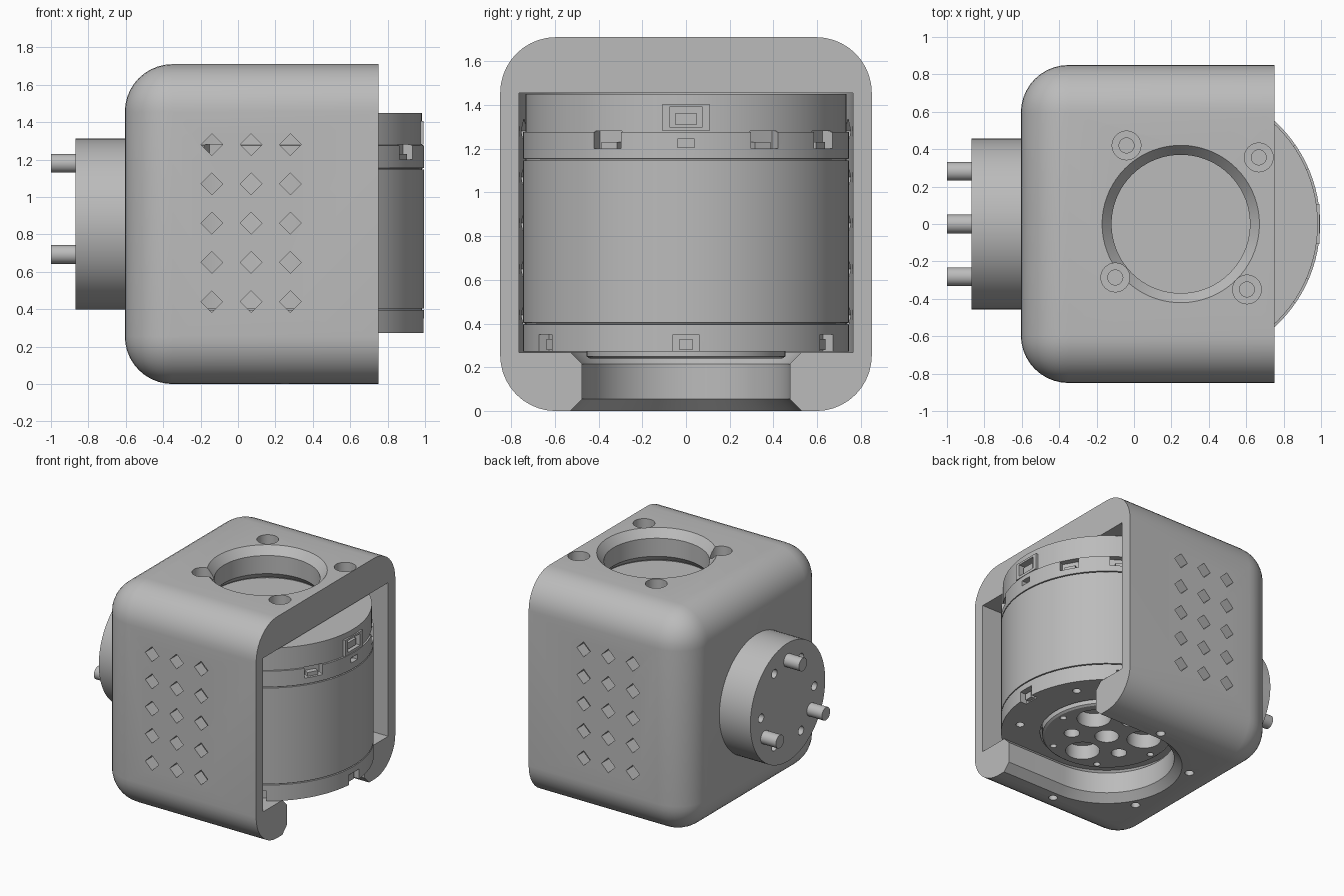
import bpy, bmesh
from math import sin, cos, pi, radians
from mathutils import Matrix, Vector

if "Cube" in bpy.data.objects:
    bpy.data.objects.remove(bpy.data.objects["Cube"])

grey = bpy.data.materials.new("light_grey")
grey.use_nodes = True
colour = (0.5, 0.5, 0.5, 1)
grey.diffuse_color = colour
grey.node_tree.nodes["Principled BSDF"].inputs["Base Color"].default_value = colour

CX = 0.25      # motor axis
MID = 0.855    # height of the output axis


def finish(name, bm):
    bmesh.ops.recalc_face_normals(bm, faces=bm.faces)
    mesh = bpy.data.meshes.new(name)
    bm.to_mesh(mesh)
    bm.free()
    mesh.materials.append(grey)
    ob = bpy.data.objects.new(name, mesh)
    bpy.context.collection.objects.link(ob)
    return ob


def loft(name, rings, matrix=Matrix()):
    """Skin closed outlines of equal length and cap both ends."""
    bm = bmesh.new()
    loops = [[bm.verts.new(matrix @ Vector(p)) for p in ring] for ring in rings]
    for a, b in zip(loops, loops[1:]):
        for i in range(len(a)):
            j = (i + 1) % len(a)
            bm.faces.new((a[i], a[j], b[j], b[i]))
    bm.faces.new(loops[0])
    bm.faces.new(loops[-1])
    return finish(name, bm)


def circle(r, z, n=72):
    return [(r * cos(2 * pi * i / n), r * sin(2 * pi * i / n), z) for i in range(n)]


def turned(name, profile, x=CX, y=0, n=72):
    return loft(name, [circle(r, z, n) for r, z in profile], Matrix.Translation((x, y, 0)))


def slot(profile, n=36):
    """Round-ended slot that runs out through the open side."""
    rings = []
    for r, z in profile:
        arc = [(CX + r * cos(pi / 2 + pi * i / n), r * sin(pi / 2 + pi * i / n), z) for i in range(n + 1)]
        rings.append([(1.2, r, z)] + arc + [(1.2, -r, z)])
    return loft("cutter", rings)


def box(name, centre, size, angle=0):
    bm = bmesh.new()
    bmesh.ops.create_cube(bm, size=1)
    m = (Matrix.Translation((CX, 0, 0)) @ Matrix.Rotation(radians(angle), 4, 'Z')
         @ Matrix.Translation(centre) @ Matrix.Diagonal((*size, 1)))
    bm.transform(m)
    return finish(name, bm)


def activate(ob):
    bpy.ops.object.select_all(action='DESELECT')
    ob.select_set(True)
    bpy.context.view_layer.objects.active = ob


def cut(ob, cutters):
    activate(ob)
    for c in cutters:
        mod = ob.modifiers.new("cut", 'BOOLEAN')
        mod.operation, mod.solver, mod.object = 'DIFFERENCE', 'EXACT', c
        bpy.ops.object.modifier_apply(modifier=mod.name)
        bpy.data.objects.remove(c)


def smooth(ob):
    activate(ob)
    bpy.ops.object.shade_smooth_by_angle(angle=radians(28))


def polar(r, deg):
    return CX + r * cos(radians(deg)), r * sin(radians(deg))


# Housing: block rounded everywhere but on its open side
bm = bmesh.new()
bmesh.ops.create_cube(bm, size=1)
bm.transform(Matrix.Translation((0.0725, 0, MID)) @ Matrix.Diagonal((1.355, 1.7, 1.71, 1)))
edges = [e for e in bm.edges if min(v.co.x for v in e.verts) < 0]
bmesh.ops.bevel(bm, geom=edges, offset=0.255, segments=10, profile=0.5, affect='EDGES')
housing = finish("housing", bm)

# Motor bay, floor slot and chamfered roof opening
cutters = [
    slot([(0.763, 0.268), (0.763, 1.455)]),
    slot([(0.535, -0.005), (0.475, 0.055), (0.475, 0.215), (0.53, 0.27), (0.53, 0.35)]),
    turned("cutter", [(0.42, 1.4), (0.42, 1.46), (0.37, 1.51), (0.37, 1.65), (0.425, 1.715)]),
]
# Counterbored screw holes in the roof
for x, y in [(-0.04, 0.42), (0.667, 0.356), (-0.10, -0.286), (0.604, -0.35)]:
    cutters.append(turned("cutter", [(0.04, 1.4), (0.04, 1.6), (0.077, 1.601), (0.077, 1.8)], x, y, 32))
# Small screw holes in the floor
for a in (90, 150, 210, 270):
    cutters.append(turned("cutter", [(0.032, -0.1), (0.032, 0.16)], *polar(0.59, a), 24))
# Diamond vents through both side walls
for col in range(3):
    for row in range(5):
        m = Matrix.Translation((-0.14 + 0.21 * col, 0, 0.44 + 0.21 * row)) @ Matrix.Rotation(pi / 2, 4, 'X')
        cutters.append(loft("cutter", [circle(0.058, -1, 4), circle(0.058, 1, 4)], m))
cut(housing, cutters)
smooth(housing)

# Output flange with pins and bolt holes on the closed side
side = Matrix.Translation((0, 0, MID)) @ Matrix.Rotation(-pi / 2, 4, 'Y')
flange = loft("flange", [circle(0.457, 0.59), circle(0.457, 0.87)], side)
cut(flange, [loft("cutter", [circle(0.033, 0.72, 24), circle(0.033, 0.9, 24)],
                  side @ Matrix.Translation((0.325 * cos(a), 0.325 * sin(a), 0)))
             for a in [radians(30 + 60 * k) for k in range(6)]])
smooth(flange)
for k in range(3):
    a = 2 * pi * k / 3
    smooth(loft("flange_pin_%d" % (k + 1), [circle(0.05, 0.86, 32), circle(0.05, 1.0, 32)],
                side @ Matrix.Translation((0.325 * cos(a), 0.325 * sin(a), 0))))

# Motor body with seam grooves
profile = [(0.745, 0.272)]
for z, above in [(0.40, 0.745), (1.15, 0.745), (1.28, 0.733)]:
    profile += [(0.745, z - 0.004), (0.733, z - 0.003), (0.733, z + 0.003), (above, z + 0.004)]
profile += [(0.733, 1.449)]
motor = turned("motor_body", profile, n=96)
cutters = [box("cutter", (0.73, 0, 1.24), (0.09, w, 0.08), a)
           for a, w in [(-29, 0.14), (29, 0.14), (58, 0.16), (120, 0.14), (180, 0.14), (240, 0.14)]]
cutters += [box("cutter", (0.73, 0, 0.31), (0.08, 0.12, 0.08), 60 * k) for k in range(6)]
cutters += [box("cutter", (0.72, 0, 1.345), (0.12, 0.15, 0.09)),
            box("cutter", (0.73, 0, 1.225), (0.06, 0.08, 0.04))]
cutters += [turned("cutter", [(0.03, 0.2), (0.03, 0.34)], *polar(0.62, 30 + 60 * k), 20) for k in range(6)]
cutters.append(turned("cutter", [(0.47, 0.2), (0.47, 0.36)]))
cut(motor, cutters)
smooth(motor)

# Connector frame, plug and small tabs in the motor notches
frame = box("connector_frame", (0.705, 0, 1.343), (0.075, 0.215, 0.125))
cut(frame, [box("cutter", (0.72, 0, 1.345), (0.15, 0.15, 0.09))])
box("connector_plug", (0.7, 0, 1.335), (0.05, 0.1, 0.05))
for a in (-29, 29, 58):
    box("notch_tab", (0.7, 0, 1.215), (0.05, 0.08, 0.03), a)
for a in (-60, 0, 60):
    box("foot_tab", (0.7, 0, 0.305), (0.04, 0.06, 0.05), a)

# Output disc under the motor with its hole pattern
disc = turned("output_disc", [(0.44, 0.24), (0.455, 0.25), (0.455, 0.37)])
holes = [turned("cutter", [(0.085, 0.2), (0.085, 0.34)], n=32)]
for k in range(3):
    holes.append(turned("cutter", [(0.12, 0.2), (0.12, 0.35)], *polar(0.265, 30 + 120 * k), 32))
    holes.append(turned("cutter", [(0.055, 0.2), (0.055, 0.33)], *polar(0.25, 90 + 120 * k), 24))
for k in range(6):
    holes.append(turned("cutter", [(0.024, 0.2), (0.024, 0.3)], *polar(0.4, 60 * k), 16))
cut(disc, holes)
smooth(disc)
